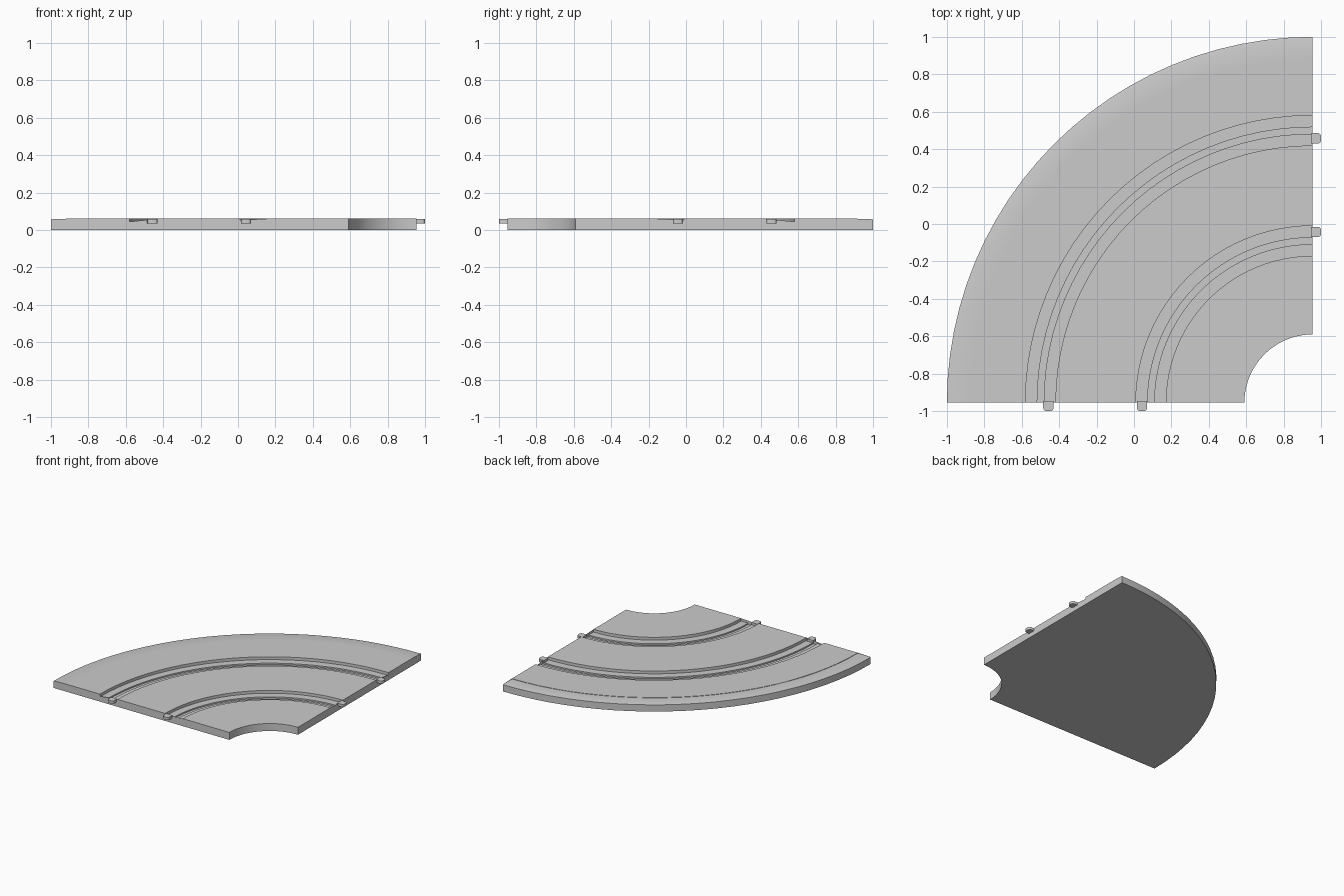
import bpy, bmesh
from math import pi, sin, cos

if "Cube" in bpy.data.objects:
    bpy.data.objects.remove(bpy.data.objects["Cube"])

CX, CY = 0.955, -0.955      # centre of the quarter turn
SEG = 24
FLOOR, SLOT, DECK, SHELF = 0.038, 0.027, 0.061, 0.058
LANES = (0.865, 1.455)      # lane centre radii


def finish(bm, name):
    bmesh.ops.recalc_face_normals(bm, faces=bm.faces)
    me = bpy.data.meshes.new(name)
    bm.to_mesh(me)
    bm.free()
    ob = bpy.data.objects.new(name, me)
    bpy.context.collection.objects.link(ob)
    bpy.ops.object.select_all(action='DESELECT')
    ob.select_set(True)
    bpy.context.view_layer.objects.active = ob
    bpy.ops.object.shade_smooth_by_angle(angle=0.5)
    return ob


def quarter_sweep(name, profile):
    """Sweep a closed (radius, z) profile through 90 degrees and cap the ends."""
    bm = bmesh.new()
    rings = []
    for i in range(SEG + 1):
        a = pi / 2 + i * pi / 2 / SEG
        rings.append([bm.verts.new((CX + r * cos(a), CY + r * sin(a), z))
                      for r, z in profile])
    n = len(profile)
    for a, b in zip(rings, rings[1:]):
        for j in range(n):
            k = (j + 1) % n
            bm.faces.new((a[j], a[k], b[k], b[j]))
    caps = [bm.faces.new(rings[0]), bm.faces.new(rings[-1])]
    bmesh.ops.triangulate(bm, faces=caps)
    return finish(bm, name)


# Curved slab: each lane is a wide recess with a narrow guide slot
profile = [(0.365, 0), (0.365, DECK)]
for r in LANES:
    profile += [(r - 0.08, DECK), (r - 0.08, FLOOR),
                (r - 0.0175, FLOOR), (r - 0.0175, SLOT),
                (r + 0.0175, SLOT), (r + 0.0175, FLOOR),
                (r + 0.08, FLOOR), (r + 0.08, DECK)]
profile += [(1.84, DECK), (1.84, SHELF), (1.945, SHELF),
            (1.955, SHELF - 0.003), (1.955, 0)]
quarter_sweep("curved_track_slab", profile)


def tab(name, radius, on_right):
    """Connector tongue with a rounded tip, projecting from one cut end."""
    hw, inner, tip = 0.0275, -0.01, 0.045
    c = 0.018
    outline = [(inner, -hw), (tip - c, -hw)]
    outline += [(tip - c + c * sin(t), -(hw - c) - c * cos(t))
                for t in (pi / 6, pi / 3, pi / 2)]
    outline += [(d, -s) for d, s in reversed(outline)]
    bm = bmesh.new()
    vs = []
    for d, s in outline:
        x, y = (CX + d, CY + radius + s) if on_right else (CX - radius - s, CY - d)
        vs.append(bm.verts.new((x, y, FLOOR - 0.002)))
    face = bm.faces.new(vs)
    ext = bmesh.ops.extrude_face_region(bm, geom=[face])
    top = [v for v in ext["geom"] if isinstance(v, bmesh.types.BMVert)]
    bmesh.ops.translate(bm, verts=top, vec=(0, 0, 0.022))
    return finish(bm, name)


# Tongues on both ends of both lanes
for lane, radius in (("inner", 0.9125), ("outer", 1.4125)):
    for end, right in (("front", False), ("right", True)):
        tab(f"{lane}_lane_{end}_tab", radius, right)
